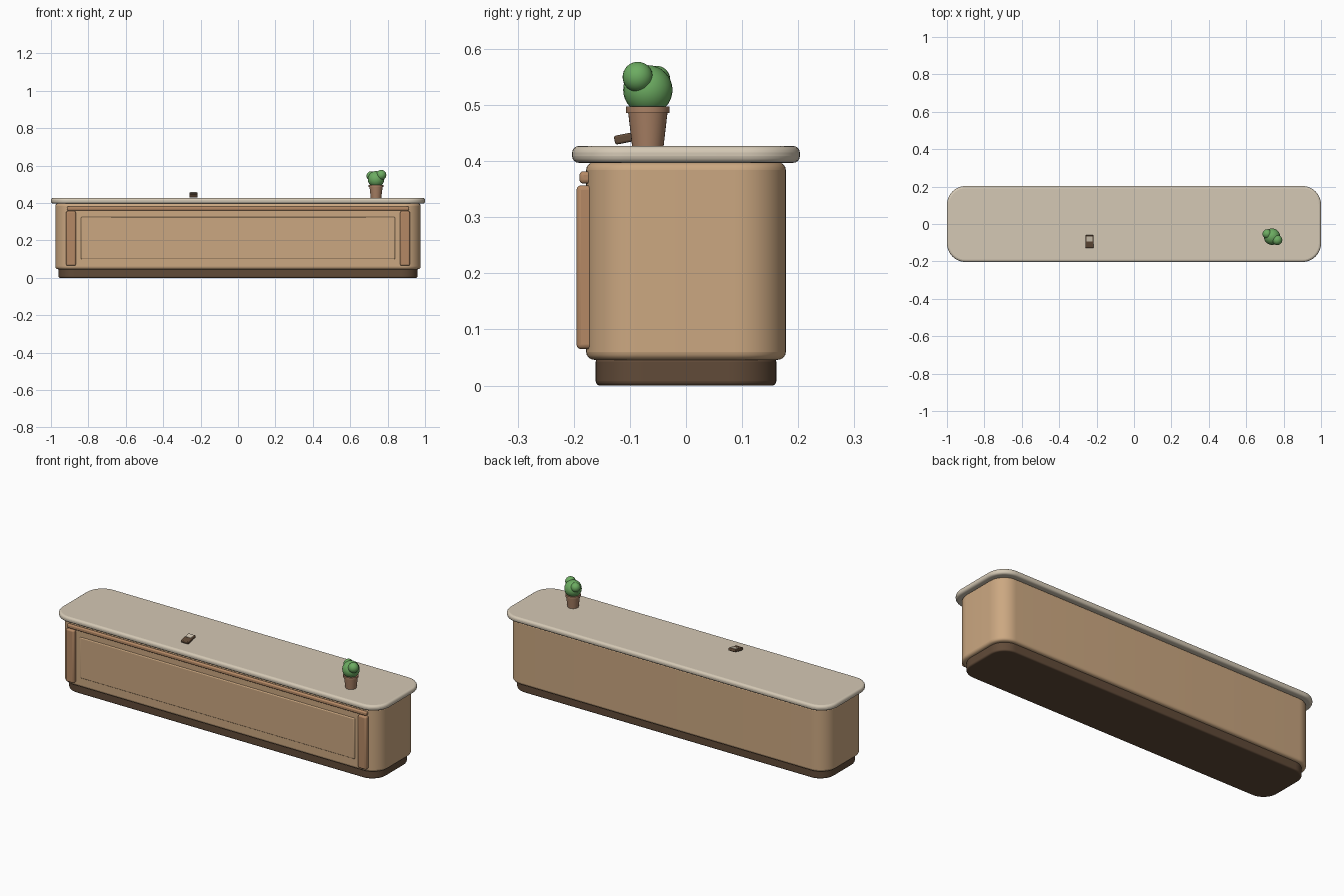
import bpy, bmesh
from math import cos, sin, pi, radians

cube = bpy.data.objects.get("Cube")
if cube:
    bpy.data.objects.remove(cube, do_unlink=True)


def material(name, color):
    m = bpy.data.materials.new(name)
    m.use_nodes = True
    m.diffuse_color = (*color, 1)
    bsdf = m.node_tree.nodes["Principled BSDF"]
    bsdf.inputs["Base Color"].default_value = (*color, 1)
    bsdf.inputs["Roughness"].default_value = 0.7
    return m


STONE = material("pale stone", (0.66, 0.58, 0.46))
WOOD = material("light wood", (0.60, 0.39, 0.22))
TRIM = material("trim wood", (0.46, 0.25, 0.13))
DARK = material("dark brown", (0.12, 0.07, 0.04))
CLAY = material("clay", (0.40, 0.22, 0.13))
GREEN = material("leaf green", (0.15, 0.41, 0.12))


def finish(name, bm, mat, loc=(0, 0, 0), bevel=0, segments=4, angle=35):
    bmesh.ops.recalc_face_normals(bm, faces=bm.faces)
    mesh = bpy.data.meshes.new(name)
    bm.to_mesh(mesh)
    bm.free()
    ob = bpy.data.objects.new(name, mesh)
    bpy.context.collection.objects.link(ob)
    ob.location = loc
    mesh.materials.append(mat)
    bpy.ops.object.select_all(action='DESELECT')
    bpy.context.view_layer.objects.active = ob
    ob.select_set(True)
    if bevel:
        mod = ob.modifiers.new("soft edges", 'BEVEL')
        mod.width, mod.segments = bevel, segments
        mod.limit_method = 'ANGLE'
        mod.angle_limit = radians(40)
    bpy.ops.object.shade_smooth_by_angle(angle=radians(angle))
    return ob


def slab(name, mat, hx, hy, z0, z1, radius, bevel):
    """Upright prism over a rounded rectangle, with softened rims."""
    bm = bmesh.new()
    steps = 12
    ring = []
    for i, (sx, sy) in enumerate([(1, 1), (-1, 1), (-1, -1), (1, -1)]):
        for k in range(steps + 1):
            a = (i + k / steps) * pi / 2
            ring.append(bm.verts.new((sx * (hx - radius) + radius * cos(a),
                                      sy * (hy - radius) + radius * sin(a), z0)))
    base = bm.faces.new(ring)
    top = bmesh.ops.extrude_face_region(bm, geom=[base])["geom"]
    for v in top:
        if isinstance(v, bmesh.types.BMVert):
            v.co.z = z1
    if not any(len(f.verts) > 4 and abs(f.calc_center_median().z - z0) < 1e-5 for f in bm.faces):
        bm.faces.new(ring)
    return finish(name, bm, mat, bevel=bevel)


def box(name, mat, size, loc, bevel):
    bm = bmesh.new()
    bmesh.ops.create_cube(bm, size=1)
    bmesh.ops.scale(bm, vec=size, verts=bm.verts)
    return finish(name, bm, mat, loc, bevel, 3)


def lathe(name, mat, profile, loc, steps=32):
    """Solid of revolution from (radius, height) points."""
    bm = bmesh.new()
    rings = [[bm.verts.new((r * cos(2 * pi * k / steps), r * sin(2 * pi * k / steps), z))
              for k in range(steps)] for r, z in profile]
    for a, b in zip(rings, rings[1:]):
        for k in range(steps):
            n = (k + 1) % steps
            bm.faces.new((a[k], a[n], b[n], b[k]))
    bm.faces.new(rings[0])
    bm.faces.new(rings[-1])
    return finish(name, bm, mat, loc)


# Counter carcass
slab("plinth", DARK, 0.96, 0.161, 0, 0.05, 0.085, 0.008)
slab("counter_body", WOOD, 0.977, 0.178, 0.046, 0.398, 0.09, 0.014)
slab("counter_top", STONE, 1.0, 0.203, 0.397, 0.427, 0.1, 0.012)

# Front dressing
box("front_panel", WOOD, (1.68, 0.016, 0.225), (0, -0.175, 0.2125), 0.005)
box("front_rail", TRIM, (1.83, 0.024, 0.022), (0, -0.178, 0.371), 0.007)
for side, sign in (("right", -1), ("left", 1)):
    box(side + "_pilaster", TRIM, (0.052, 0.03, 0.292), (sign * 0.893, -0.18, 0.211), 0.008)

# Card terminal leaning back on the top
tilt = radians(11)
spot = (-0.238, -0.094, 0.4435)
box("card_terminal", DARK, (0.044, 0.068, 0.016), spot, 0.004).rotation_euler.x = tilt
lift, back = 0.0082, 0.015
screen = box("terminal_screen", STONE, (0.034, 0.028, 0.003),
             (spot[0], spot[1] + back * cos(tilt) - lift * sin(tilt),
              spot[2] + back * sin(tilt) + lift * cos(tilt)), 0.001)
screen.rotation_euler.x = tilt

# Potted plant
PLANT = (0.738, -0.068)
lathe("plant_pot", CLAY, [(0.028, 0), (0.035, 0.06), (0.039, 0.06), (0.039, 0.071), (0.033, 0.071)],
      (*PLANT, 0.426))
for name, x, y, z, r in (("main", 0.738, -0.068, 0.527, 0.044),
                         ("front", 0.766, -0.086, 0.55, 0.027),
                         ("back", 0.712, -0.053, 0.545, 0.025)):
    bm = bmesh.new()
    bmesh.ops.create_uvsphere(bm, u_segments=24, v_segments=16, radius=r)
    finish(name + "_leaf_ball", bm, GREEN, (x, y, z))
